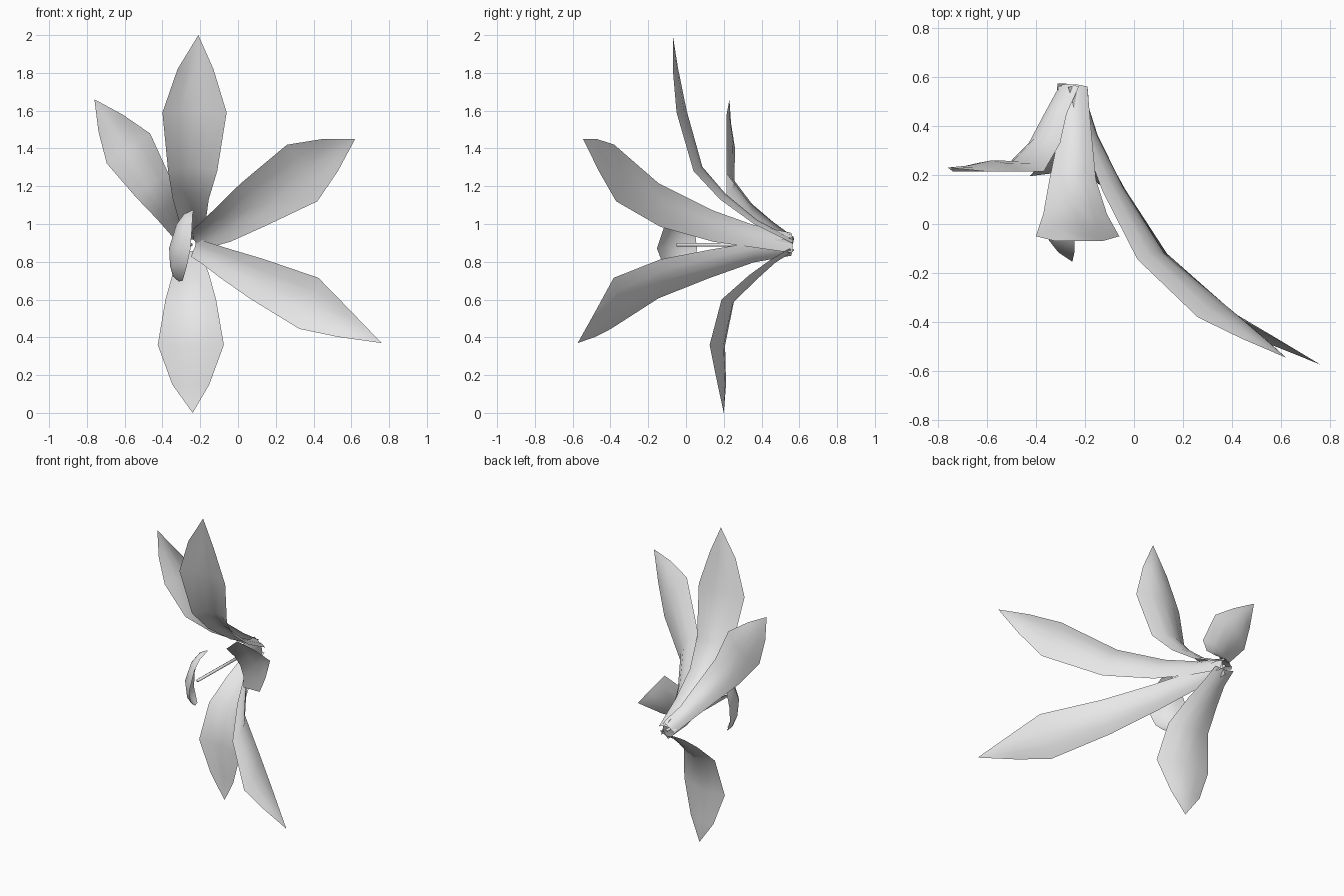
import bpy, bmesh
from mathutils import Vector

cube = bpy.data.objects.get("Cube")
if cube:
    bpy.data.objects.remove(cube, do_unlink=True)

# One pale colour for the whole flower
pale = bpy.data.materials.new("pale_grey")
pale.use_nodes = True
colour = (0.8, 0.8, 0.8, 1)
pale.diffuse_color = colour
pale.node_tree.nodes["Principled BSDF"].inputs["Base Color"].default_value = colour


def finish(name, bm):
    """Turn a bmesh into a smooth shaded, coloured object."""
    for face in bm.faces:
        face.smooth = True
    mesh = bpy.data.meshes.new(name)
    bm.to_mesh(mesh)
    bm.free()
    mesh.materials.append(pale)
    obj = bpy.data.objects.new(name, mesh)
    bpy.context.collection.objects.link(obj)
    return obj


def blade(name, spine, across, widths, cups, bulge, columns=4):
    """Cupped sheet: a row of points across each spine point, bowed towards bulge."""
    spine = [Vector(p) for p in spine]
    across = Vector(across).normalized()
    bulge = Vector(bulge)
    bm = bmesh.new()
    rows = []
    for i, centre in enumerate(spine):
        tangent = spine[min(i + 1, len(spine) - 1)] - spine[max(i - 1, 0)]
        normal = tangent.cross(across).normalized()
        if normal.dot(bulge) < 0:
            normal.negate()
        row = []
        for c in range(columns + 1):
            t = 2 * c / columns - 1
            offset = across * (t * widths[i] / 2)
            offset += normal * (widths[i] * cups[i] * (1 - t * t))
            row.append(bm.verts.new(centre + offset))
        rows.append(row)
    for low, high in zip(rows, rows[1:]):
        for c in range(columns):
            bm.faces.new((low[c], low[c + 1], high[c + 1], high[c]))
    bmesh.ops.remove_doubles(bm, verts=bm.verts[:], dist=0.0005)
    return finish(name, bm)


# Petals share one outline; each has its own spine, tilt, width and cup scale
petal_widths = (0.12, 0.135, 0.19, 0.26, 0.34, 0.19, 0)
petal_cups = (0.18, 0.2, 0.22, 0.2, 0.16, 0.15, 0)
back = (0, 1, 0)


def petal(name, spine, across, width, cup):
    widths = [w * width for w in petal_widths]
    cups = [c * cup for c in petal_cups]
    blade(name, spine, across, widths, cups, back)


petal("top_petal",
      [(-.25, .56, .9), (-.24, .36, 1.0), (-.25, .18, 1.13), (-.24, .04, 1.28),
       (-.23, -.05, 1.59), (-.225, -.07, 1.82), (-.21, -.07, 2)],
      (1, 0, 0), 1, 1)
petal("upper_right_petal",
      [(-.265, .56, .91), (-.32, .45, .985), (-.365, .33, 1.07), (-.455, .215, 1.205),
       (-.58, .215, 1.4), (-.675, .215, 1.535), (-.76, .23, 1.66)],
      (.81, 0, .56), .82, 1)
petal("upper_left_petal",
      [(-.24, .56, .9), (-.18, .36, .935), (-.085, .14, .99), (.075, -.14, 1.1),
       (.34, -.375, 1.27), (.485, -.465, 1.365), (.62, -.545, 1.45)],
      (-.47, -.03, .88), 1, .7)
petal("lower_left_petal",
      [(-.24, .56, .88), (-.18, .36, .85), (-.065, .13, .79), (.1, -.14, .71),
       (.375, -.39, .58), (.555, -.475, .478), (.76, -.573, .37)],
      (.35, .05, .93), .85, .7)
petal("bottom_petal",
      [(-.25, .56, .87), (-.25, .46, .81), (-.25, .355, .73), (-.25, .215, .6),
       (-.25, .16, .36), (-.25, .187, .15), (-.24, .2, 0)],
      (1, -.2, 0), 1.05, .7)

# Curved shell in front of the filament
blade("anther",
      [(-.24, .02, 1.07), (-.265, -.01, 1.045), (-.285, -.035, .99),
       (-.308, -.048, .87), (-.315, -.035, .78), (-.315, -.01, .73), (-.305, 0, .7)],
      (.47, -.88, 0), (.02, .1, .18, .24, .19, .13, .05), [.18] * 7, (-1, -1, 0))

# Thin filament running forward from the flower's base
start, end = Vector((-.25, .56, .89)), Vector((-.265, -.05, .89))
bm = bmesh.new()
bmesh.ops.create_cone(bm, cap_ends=True, segments=6, radius1=.01, radius2=.01,
                      depth=(end - start).length)
filament = finish("filament", bm)
filament.location = (start + end) / 2
filament.rotation_euler = (end - start).to_track_quat("Z", "Y").to_euler()
